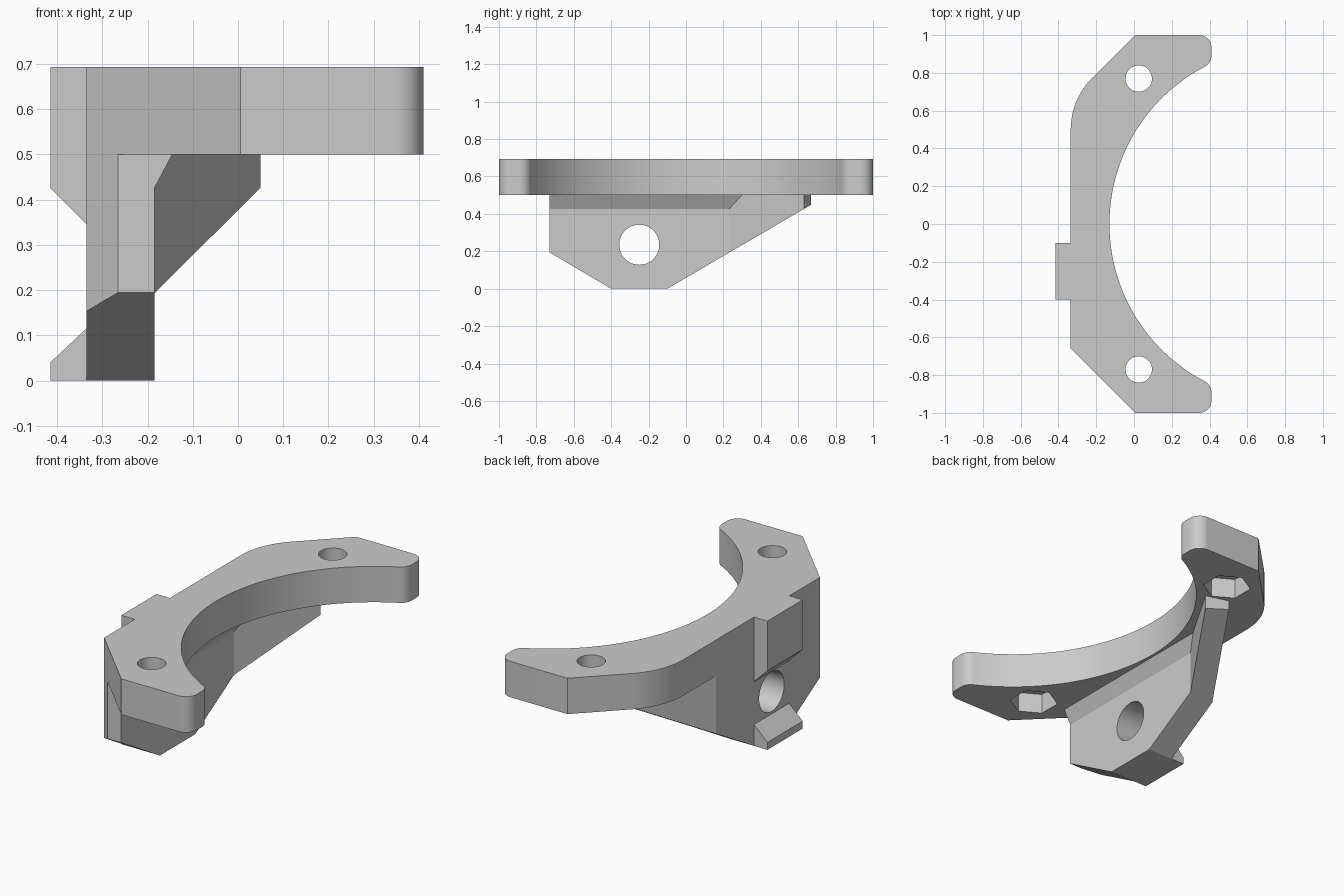
import bpy, bmesh, math
from mathutils import Vector

cube = bpy.data.objects.get("Cube")
if cube:
    bpy.data.objects.remove(cube, do_unlink=True)

grey = bpy.data.materials.new("matte_grey")
grey.use_nodes = True
colour = (0.6, 0.6, 0.6, 1)
grey.diffuse_color = colour
grey.node_tree.nodes["Principled BSDF"].inputs["Base Color"].default_value = colour


def prism(name, points, axis, low, high):
    """Extrude a flat outline along one axis."""
    place = {"x": lambda p, d: (d, p[0], p[1]),
             "y": lambda p, d: (p[0], d, p[1]),
             "z": lambda p, d: (p[0], p[1], d)}[axis]
    bm = bmesh.new()
    face = bm.faces.new([bm.verts.new(place(p, low)) for p in points])
    out = bmesh.ops.extrude_face_region(bm, geom=[face])
    top = [v for v in out["geom"] if isinstance(v, bmesh.types.BMVert)]
    shift = Vector(place((0, 0), high)) - Vector(place((0, 0), low))
    bmesh.ops.translate(bm, verts=top, vec=shift)
    bmesh.ops.recalc_face_normals(bm, faces=bm.faces)
    mesh = bpy.data.meshes.new(name)
    bm.to_mesh(mesh)
    bm.free()
    mesh.materials.append(grey)
    obj = bpy.data.objects.new(name, mesh)
    bpy.context.collection.objects.link(obj)
    return obj


def ring(cx, cy, radius, sides, start=0.0):
    return [(cx + radius * math.cos(start + math.tau * i / sides),
             cy + radius * math.sin(start + math.tau * i / sides)) for i in range(sides)]


def fillet(before, corner, after, radius, steps=10):
    """Points of a round that replaces an outline corner."""
    c = Vector(corner)
    u, v = (Vector(before) - c).normalized(), (Vector(after) - c).normalized()
    half = u.angle(v) / 2
    centre = c + (u + v).normalized() * radius / math.sin(half)
    reach = radius / math.tan(half)
    a, b = c + u * reach - centre, c + v * reach - centre
    sweep = a.angle(b)
    return [tuple(centre + (a * math.sin(sweep * (1 - t)) + b * math.sin(sweep * t)) / math.sin(sweep))
            for t in (i / steps for i in range(steps + 1))]


def combine(target, tool, operation):
    mod = target.modifiers.new(operation, "BOOLEAN")
    mod.operation, mod.solver, mod.object = operation, "EXACT", tool
    bpy.context.view_layer.objects.active = target
    bpy.ops.object.modifier_apply(modifier=mod.name)
    bpy.data.objects.remove(tool, do_unlink=True)


BACK, TIP, TOP, UNDER = -0.335, 0.41, 0.693, 0.5
WALL = -0.185

# Crescent plate: rounded tips, circular inner edge, one rounded outer corner
centre_x, radius = 0.81, 0.94
tip_round = (fillet((0, 1), (TIP, 1), (TIP, 0), 0.065)
             + fillet((TIP, 1), (TIP, 0.851), (0.37, 0.83), 0.065))
span = math.asin(0.83 / radius)
inner = [(centre_x - radius * math.cos(a), radius * math.sin(a))
         for a in (span * (1 - i / 32) for i in range(65))]
outline = [(0.005, 1)] + tip_round + inner
outline += [(x, -y) for x, y in reversed(tip_round)]
outline += [(0.005, -1), (BACK, -0.66)]
outline += fillet((BACK, 0), (BACK, 0.66), (0.005, 1), 0.386, 16)
plate = prism("clamp_bracket", outline, "z", UNDER, TOP)

# Hanging wall with its angled rear arm, trimmed to the tapered side profile
footprint = [(BACK, -0.66), (-0.265, -0.73), (WALL, -0.73), (WALL, 0.23),
             (0.05, 0.63), (-0.075, 0.668), (BACK, 0.225)]
wall = prism("hanging_wall", footprint, "z", -0.1, 0.6)
side = [(-0.9, 0.7), (-0.9, 0.094), (-0.4, 0), (-0.1, 0), (0.9, 0.584), (0.9, 0.7)]
side[1] = (-0.9, 0.295)
combine(wall, prism("wall_profile", side, "x", -1, 1), "INTERSECT")
combine(plate, wall, "UNION")

# Sloping flare where the wall meets the plate
flare = [(-0.25, 0.425), (WALL, 0.425), (-0.145, UNDER), (-0.145, 0.6), (-0.25, 0.6)]
combine(plate, prism("flare", flare, "y", -0.73, 0.3), "UNION")

# Upper and lower locating tabs on the outer face
upper = [(-0.415, TOP), (-0.415, 0.425), (BACK, 0.345), (-0.3, 0.345), (-0.3, TOP)]
lower = [(-0.415, 0), (-0.3, 0), (-0.3, 0.115), (BACK, 0.115), (-0.415, 0.04)]
for name, shape in (("upper_tab", upper), ("lower_tab", lower)):
    combine(plate, prism(name, shape, "y", -0.4, -0.1), "UNION")

# Cross hole, bolt holes and hexagonal nut pockets
combine(plate, prism("cross_hole", ring(-0.25, 0.235, 0.107, 48), "x", -1, 0), "DIFFERENCE")
for y in (-0.77, 0.77):
    combine(plate, prism("bolt_hole", ring(0.025, y, 0.07, 40), "z", 0.4, 0.8), "DIFFERENCE")
    combine(plate, prism("nut_pocket", ring(0.025, y, 0.122, 6, math.pi / 6), "z", 0.46, 0.61),
            "DIFFERENCE")

bpy.ops.object.select_all(action="DESELECT")
plate.select_set(True)
bpy.context.view_layer.objects.active = plate
bpy.ops.object.shade_smooth_by_angle(angle=math.radians(25))
